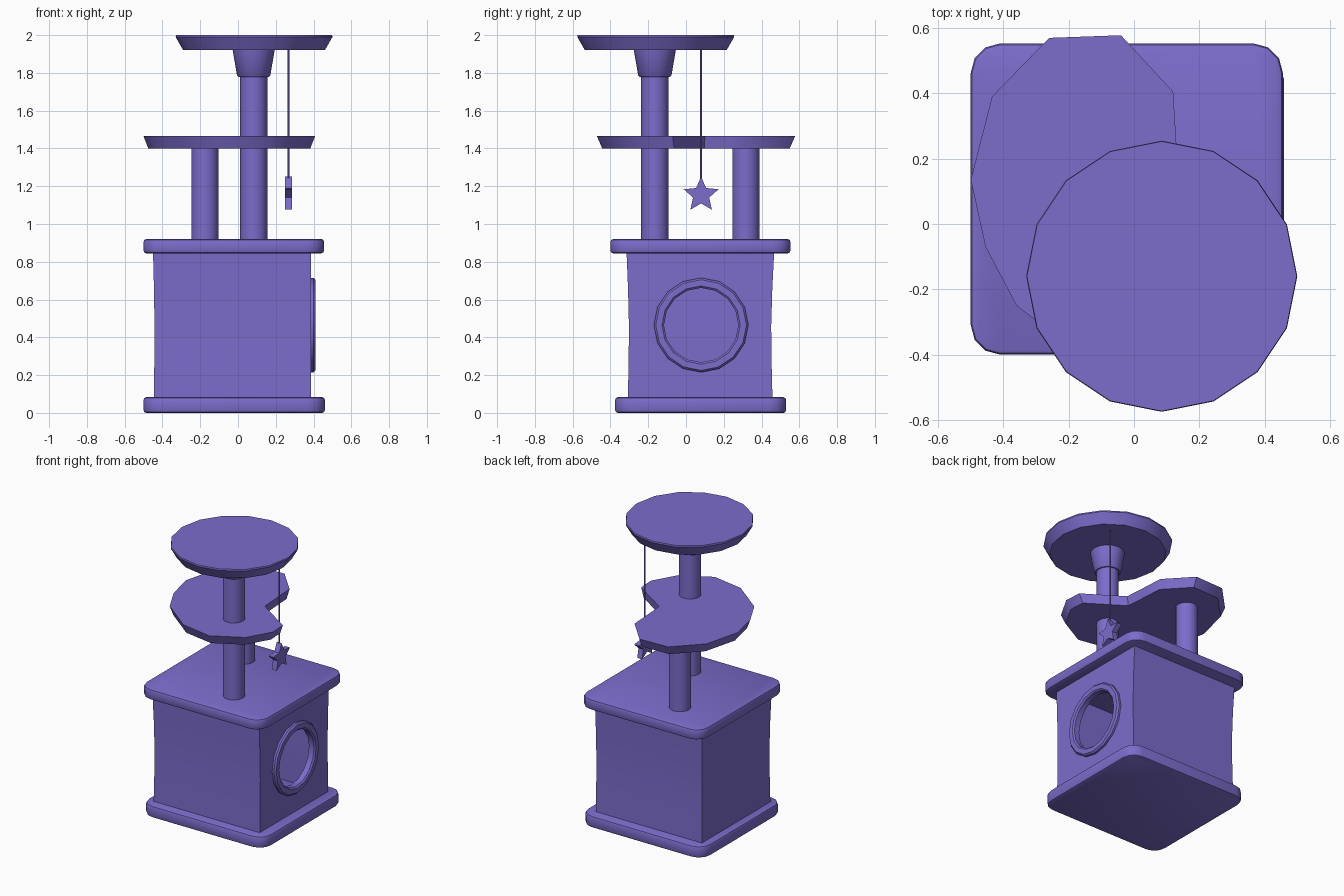
import bpy, bmesh, math

if "Cube" in bpy.data.objects:
    bpy.data.objects.remove(bpy.data.objects["Cube"])

purple = bpy.data.materials.new("purple")
purple.diffuse_color = (0.2, 0.15, 0.6, 1)
purple.use_nodes = True
purple.node_tree.nodes["Principled BSDF"].inputs["Base Color"].default_value = purple.diffuse_color


def finish(bm, name, angle=40):
    bmesh.ops.recalc_face_normals(bm, faces=bm.faces)
    me = bpy.data.meshes.new(name)
    bm.to_mesh(me)
    bm.free()
    ob = bpy.data.objects.new(name, me)
    bpy.context.collection.objects.link(ob)
    me.materials.append(purple)
    bpy.ops.object.select_all(action='DESELECT')
    ob.select_set(True)
    bpy.context.view_layer.objects.active = ob
    if angle:
        bpy.ops.object.shade_smooth_by_angle(angle=math.radians(angle))
    return ob


def loft(name, rings, closed=False, angle=40):
    """Skin equal-length rings of 3D points; cap the ends unless closed."""
    bm = bmesh.new()
    vs = [[bm.verts.new(p) for p in r] for r in rings]
    n = len(vs[0])
    for a, b in zip(vs, vs[1:] + (vs[:1] if closed else [])):
        for i in range(n):
            bm.faces.new((a[i], a[(i + 1) % n], b[(i + 1) % n], b[i]))
    if not closed:
        bm.faces.new(vs[0])
        bm.faces.new(vs[-1])
    return finish(bm, name, angle)


def circle(cx, cy, r, z, n=16):
    return [(cx + r * math.cos(2 * math.pi * i / n),
             cy + r * math.sin(2 * math.pi * i / n), z) for i in range(n)]


def turned(name, cx, cy, profile, n=16):
    return loft(name, [circle(cx, cy, r, z, n) for r, z in profile])


def along_x(r, x, n=16):
    return [(x, 0.08 + p[0], 0.465 + p[1]) for p in circle(0, 0, r, 0, n)]


def slab(name, x0, x1, y0, y1, z0, z1, r=0.09, e=0.014):
    """Board with rounded corners and softened top and bottom edges."""
    def ring(z, inset):
        pts = []
        for k, (cx, cy) in enumerate([(x1 - r, y1 - r), (x0 + r, y1 - r),
                                      (x0 + r, y0 + r), (x1 - r, y0 + r)]):
            for j in range(4):
                a = math.radians(90 * k + 30 * j)
                pts.append((cx + (r - inset) * math.cos(a),
                            cy + (r - inset) * math.sin(a), z))
        return pts
    loft(name, [ring(z0, e), ring(z0 + e * .3, e * .3), ring(z0 + e, 0),
                ring(z1 - e, 0), ring(z1 - e * .3, e * .3), ring(z1, e)])


# base board and house roof
slab("base_board", -0.5, 0.46, -0.375, 0.53, 0, 0.083)
slab("house_roof", -0.5, 0.456, -0.4, 0.553, 0.845, 0.92)


# hollow house with slightly pinched walls
def wall_ring(z, pinch, t=0):
    x0, x1 = -0.45 + pinch * .5 + t, 0.386 - t
    y0, y1 = -0.315 + pinch * .8 + t, 0.467 - pinch - t
    return [(x0, y0, z), (x1, y0, z), (x1, y1, z), (x0, y1, z)]


levels = [(0.07, .009), (0.27, .014), (0.46, .016), (0.66, .010), (0.855, 0)]
rings = [wall_ring(z, p) for z, p in levels]
rings += [wall_ring(z, p, 0.02) for z, p in reversed(levels)]
house = loft("house_walls", rings, closed=True)

# round doorway cut through the right wall
cutter = loft("doorway_cutter", [along_x(0.205, 0.3), along_x(0.205, 0.5)], angle=0)
cutter.hide_render = True
cutter.hide_viewport = True
cut = house.modifiers.new("doorway", 'BOOLEAN')
cut.operation = 'DIFFERENCE'
cut.solver = 'EXACT'
cut.object = cutter

# doorway trim ring
loft("doorway_trim", [along_x(r, x) for r, x in
     [(0.197, 0.362), (0.25, 0.375), (0.25, 0.40), (0.24, 0.411),
      (0.207, 0.411), (0.197, 0.402)]], closed=True)

# posts and top collar
turned("tall_post", 0.083, -0.165, [(0.072, 0.915), (0.072, 1.80)])
turned("short_post", -0.175, 0.317, [(0.072, 0.915), (0.072, 1.41)])
turned("perch_collar", 0.083, -0.165,
       [(0.08, 1.778), (0.088, 1.786), (0.112, 1.925)])

# round top perch
turned("top_perch", 0.085, -0.16, [(0.375, 1.92), (0.415, 1.99), (0.413, 2.0)])

# kidney-shaped middle platform
outline = [(-.04, .578), (-.26, .57), (-.435, .39), (-.5, .135), (-.455, -.07),
           (-.36, -.25), (-.127, -.43), (.105, -.472), (.31, -.36),
           (.408, -.19), (.40, -.07), (.14, .10), (.13, .24), (.12, .405)]
s = 0.945
loft("middle_platform",
     [[(-0.05 + (x + 0.05) * s, 0.05 + (y - 0.05) * s, 1.40) for x, y in outline],
      [(x, y, 1.465) for x, y in outline]])

# hanging toy: string and star
turned("toy_string", 0.267, 0.08, [(0.005, 1.23), (0.005, 1.925)], 8)
star = []
for i in range(10):
    a = math.pi / 2 + i * math.pi / 5
    r = 0.045 if i % 2 else 0.097
    star.append((0.08 + r * math.cos(a), 1.154 + r * math.sin(a)))
loft("toy_star", [[(x, y, z) for y, z in star] for x in (0.248, 0.286)], angle=20)
